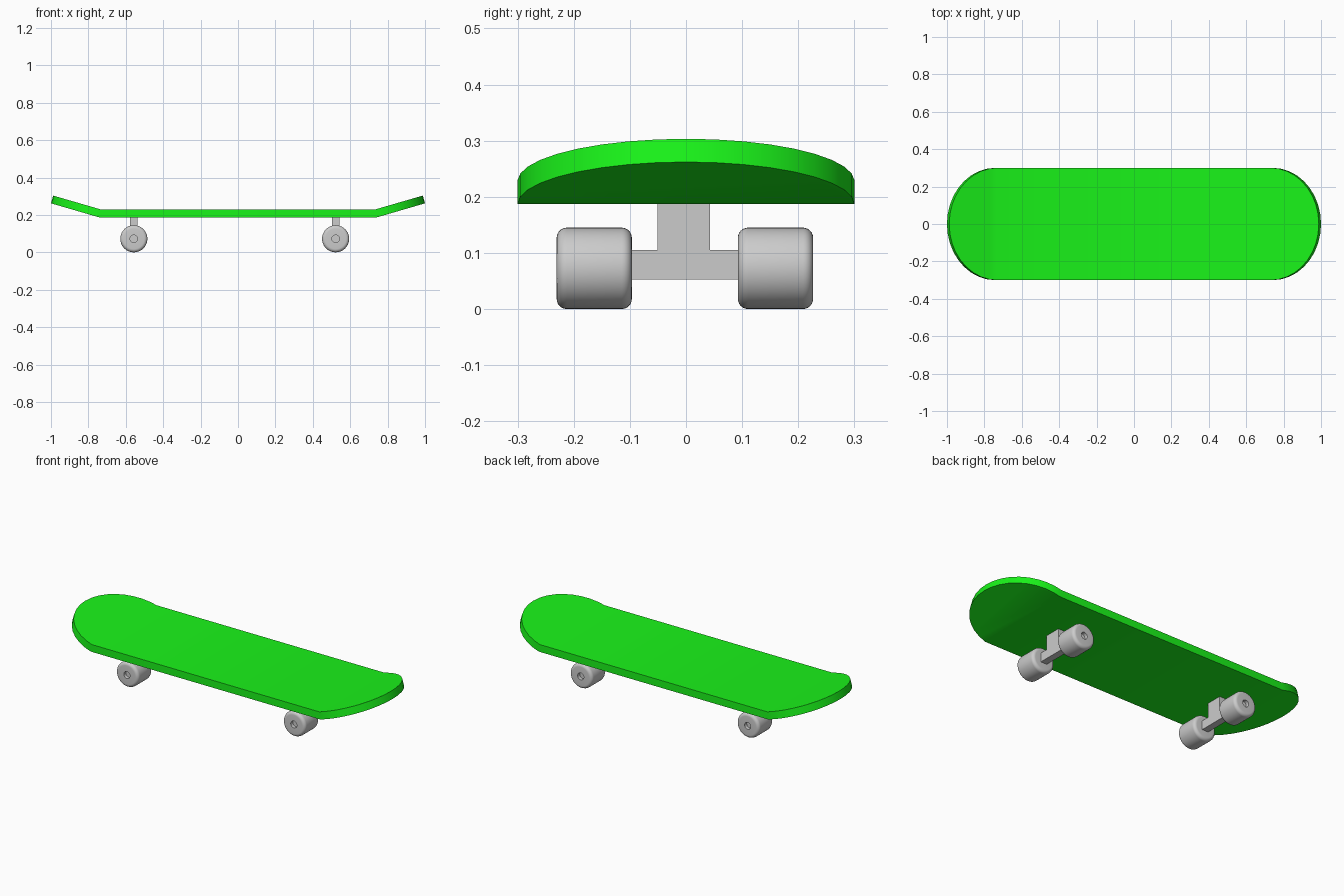
import bpy, bmesh, math

if "Cube" in bpy.data.objects:
    bpy.data.objects.remove(bpy.data.objects["Cube"])

Y_OFF = -0.002


def finish(name, bm, angle=30, mat=None):
    bmesh.ops.recalc_face_normals(bm, faces=bm.faces)
    me = bpy.data.meshes.new(name)
    bm.to_mesh(me)
    bm.free()
    ob = bpy.data.objects.new(name, me)
    bpy.context.collection.objects.link(ob)
    if mat:
        me.materials.append(mat)
    bpy.ops.object.select_all(action='DESELECT')
    ob.select_set(True)
    bpy.context.view_layer.objects.active = ob
    bpy.ops.object.shade_smooth_by_angle(angle=math.radians(angle))
    return ob


# Deck: rounded outline with both ends bent upwards
def make_deck(mat, bend=0.742, half_w=0.3, z=0.187, h=0.043, n=18):
    tilt = math.atan2(0.075, 1 - bend)
    bm = bmesh.new()
    low, high = [], []
    for side in (1, -1):
        for i in range(n + 1):
            a = math.pi * i / n
            run = (1 - bend) * math.sin(a) if 0 < i < n else 0
            y = -half_w * math.cos(a) * side
            zb = z + run * math.tan(tilt)
            # mitred offset on the bend line, perpendicular offset beyond it
            if run:
                dx, dz = -h * math.sin(tilt), h * math.cos(tilt)
            else:
                dx, dz = -h * math.tan(tilt / 2), h
            low.append(bm.verts.new((side * (bend + run), y, zb)))
            high.append(bm.verts.new((side * (bend + run + dx), y, zb + dz)))
    m = n + 1
    for ring in (low, high):
        bm.faces.new(ring[:m])
        bm.faces.new(ring[m:])
        bm.faces.new((ring[0], ring[n], ring[m], ring[-1]))
    for i in range(2 * m):
        j = (i + 1) % (2 * m)
        bm.faces.new((low[i], low[j], high[j], high[i]))
    finish("deck", bm, 30, mat)


# Truck: T-shaped hanger plate
def make_truck(name, x, half_t=0.02):
    pts = [(-0.11, 0.053), (0.11, 0.053), (0.11, 0.105), (0.047, 0.105),
           (0.047, 0.19), (-0.047, 0.19), (-0.047, 0.105), (-0.11, 0.105)]
    bm = bmesh.new()
    f = bm.faces.new([bm.verts.new((x - half_t, y - 0.004 * (abs(y) < 0.1), z)) for y, z in pts])
    ext = bmesh.ops.extrude_face_region(bm, geom=[f])
    new = [v for v in ext["geom"] if isinstance(v, bmesh.types.BMVert)]
    bmesh.ops.translate(bm, verts=new, vec=(2 * half_t, 0, 0))
    finish(name, bm)


# Wheel: lathed profile with rounded rims and a small bearing recess
def make_wheel(name, x, side, r=0.0725, inner=0.0945, outer=0.2285, c=0.018, n=40):
    prof = [(0, inner)]
    for a in range(0, 91, 15):
        t = math.radians(a)
        prof.append((r - c + c * math.sin(t), inner + c - c * math.cos(t)))
    for a in range(0, 91, 15):
        t = math.radians(a)
        prof.append((r - c + c * math.cos(t), outer - c + c * math.sin(t)))
    prof += [(0.02, outer), (0.02, outer - 0.02), (0, outer - 0.02)]
    bm = bmesh.new()
    vs = [bm.verts.new((x + p, side * y + Y_OFF, r)) for p, y in prof]
    es = [bm.edges.new(pair) for pair in zip(vs, vs[1:])]
    bmesh.ops.spin(bm, geom=vs + es, cent=(x, 0, r), axis=(0, 1, 0),
                   angle=2 * math.pi, steps=n)
    bmesh.ops.remove_doubles(bm, verts=bm.verts, dist=1e-5)
    finish(name, bm, 40)


green = bpy.data.materials.new("green_deck")
green.diffuse_color = (0.01, 0.9, 0.01, 1)
green.use_nodes = True
green.node_tree.nodes["Principled BSDF"].inputs["Base Color"].default_value = green.diffuse_color

make_deck(green)
for end, x in (("left", -0.557), ("right", 0.522)):
    make_truck(end + "_truck", x)
    for label, side in (("front", -1), ("back", 1)):
        make_wheel(f"{end}_{label}_wheel", x, side)
